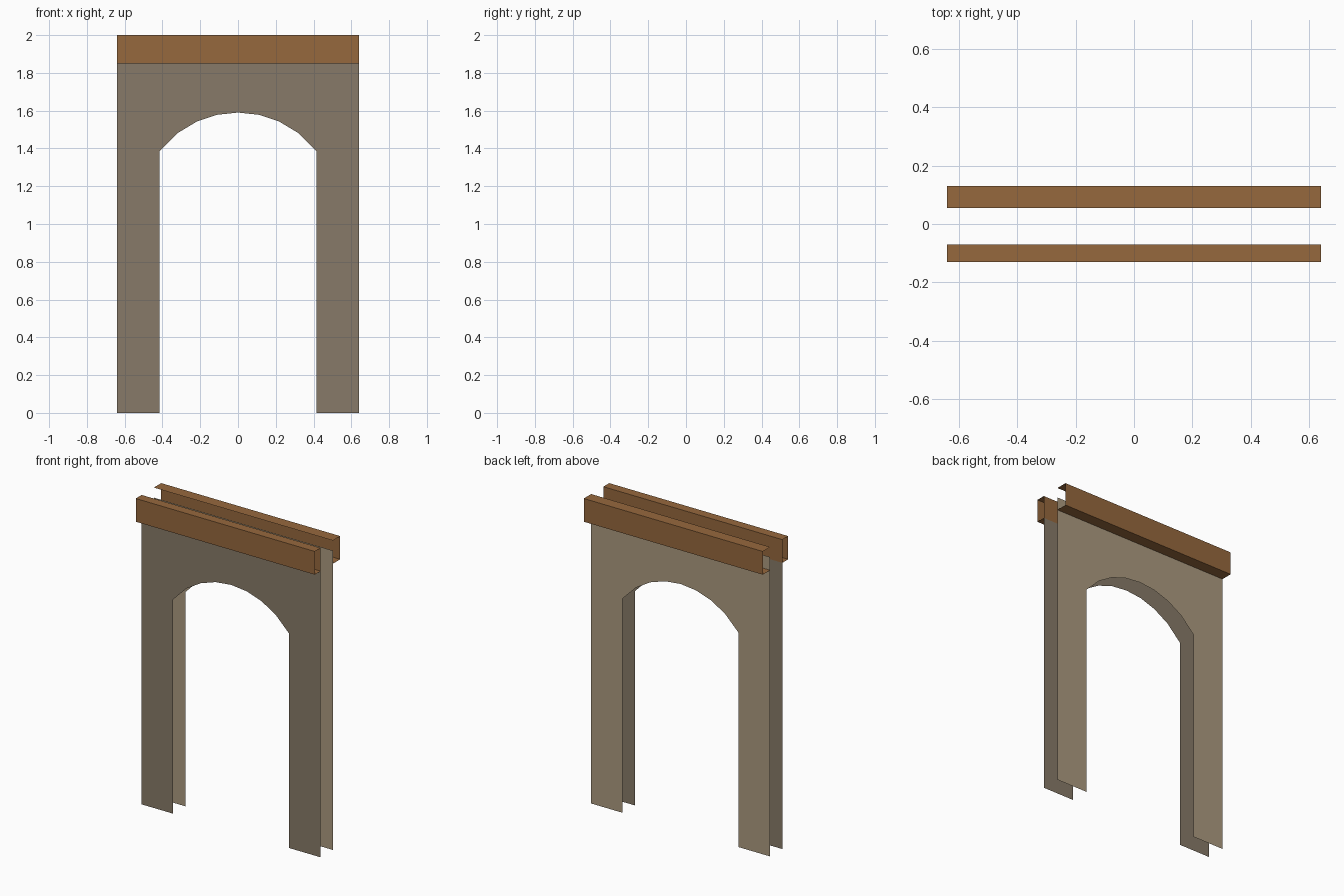
import bpy, bmesh, math

if "Cube" in bpy.data.objects:
    bpy.data.objects.remove(bpy.data.objects["Cube"])


def srgb(r, g, b):
    lin = lambda c: ((c / 255 + 0.055) / 1.055) ** 2.4
    return (lin(r), lin(g), lin(b), 1.0)


def material(name, rgb):
    m = bpy.data.materials.new(name)
    m.diffuse_color = srgb(*rgb)
    m.use_nodes = True
    m.node_tree.nodes["Principled BSDF"].inputs["Base Color"].default_value = m.diffuse_color
    return m


wood = material("brown wood", (150, 104, 61))
dark_plaster = material("dark plaster", (135, 122, 104))
light_plaster = material("light plaster", (172, 155, 128))

HALF_W = 0.64      # half width of the wall
OPEN_W = 0.415     # half width of the opening
ARCH_R, ARCH_Z = 0.5226, 1.0674


def make_object(name, bm, mat):
    me = bpy.data.meshes.new(name)
    bm.to_mesh(me)
    bm.free()
    me.materials.append(mat)
    ob = bpy.data.objects.new(name, me)
    bpy.context.collection.objects.link(ob)
    return ob


def wall(name, y, top, mat, facing):
    """Thin wall sheet with an arched opening, built as columns over the arch."""
    bm = bmesh.new()
    half = [OPEN_W, 0.318, 0.217, 0.111]
    xs = [-x for x in half] + [0.0] + half[::-1]
    arch = [(x, ARCH_Z + math.sqrt(ARCH_R ** 2 - x * x)) for x in xs]
    outline = [(-HALF_W, 0), (-OPEN_W, 0)] + arch
    outline += [(OPEN_W, 0), (HALF_W, 0), (HALF_W, top), (-HALF_W, top)]
    face = bm.faces.new([bm.verts.new((x, y, z)) for x, z in outline])
    face.normal_update()
    if face.normal.y * facing < 0:
        face.normal_flip()
    bmesh.ops.triangulate(bm, faces=bm.faces[:])
    return make_object(name, bm, mat)


def trim(name, profile, closed, mat):
    """Sweep a (y, z) profile along the full width, with open ends."""
    bm = bmesh.new()
    left = [bm.verts.new((-HALF_W, y, z)) for y, z in profile]
    right = [bm.verts.new((HALF_W, y, z)) for y, z in profile]
    n = len(profile)
    for i in range(n if closed else n - 1):
        j = (i + 1) % n
        bm.faces.new((left[i], left[j], right[j], right[i]))
    return make_object(name, bm, mat)


# Two wall sheets
wall("front_wall", -0.07, 1.85, dark_plaster, -1)
wall("back_wall", 0.055, 1.935, light_plaster, 1)

# Front trim is a hollow beam, back trim is a channel open to the inside
trim("front_trim", [(-0.07, 2.0), (-0.13, 2.0), (-0.13, 1.85), (-0.07, 1.85)][::-1], True, wood)
trim("back_trim", [(0.055, 2.0), (0.13, 2.0), (0.13, 1.85), (0.055, 1.85)], False, wood)

# Make the trim faces point outward
for name in ("front_trim", "back_trim"):
    me = bpy.data.objects[name].data
    bm = bmesh.new()
    bm.from_mesh(me)
    bm.normal_update()
    cy = -0.1 if name == "front_trim" else 0.0925
    for f in bm.faces:
        c = f.calc_center_median()
        if f.normal.y * (c.y - cy) + f.normal.z * (c.z - 1.925) < 0:
            f.normal_flip()
    bm.to_mesh(me)
    bm.free()
